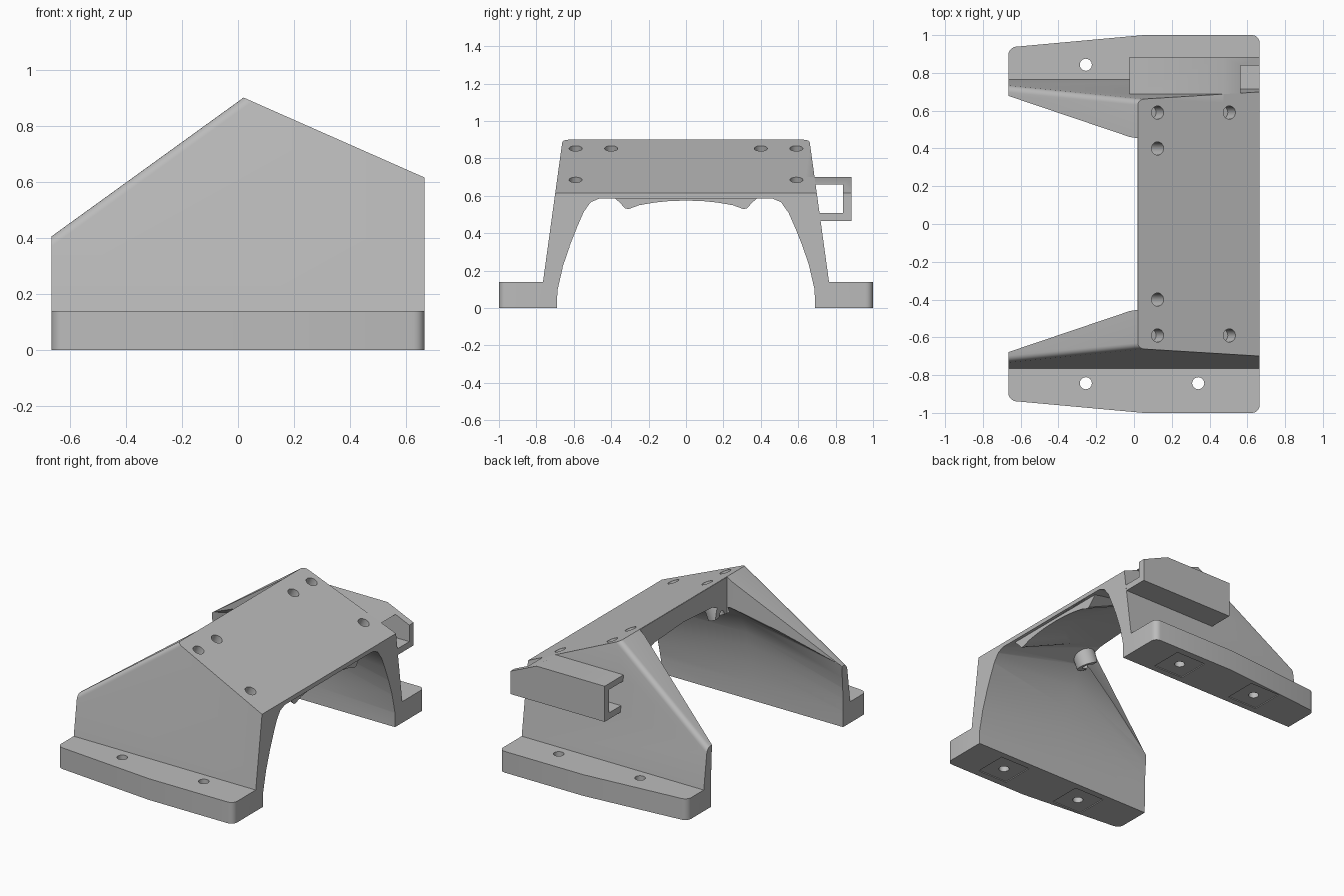
import bpy, bmesh, math
from mathutils import Matrix, Vector

cube = bpy.data.objects.get("Cube")
if cube:
    bpy.data.objects.remove(cube, do_unlink=True)

grey = bpy.data.materials.new("plain grey")
grey.use_nodes = True
colour = (0.5, 0.5, 0.5, 1)
grey.diffuse_color = colour
grey.node_tree.nodes["Principled BSDF"].inputs["Base Color"].default_value = colour


def finish(name, bm):
    bmesh.ops.recalc_face_normals(bm, faces=bm.faces)
    mesh = bpy.data.meshes.new(name)
    bm.to_mesh(mesh)
    bm.free()
    mesh.materials.append(grey)
    obj = bpy.data.objects.new(name, mesh)
    bpy.context.collection.objects.link(obj)
    return obj


def loft(rings, bevel=None, width=0.04):
    """Closed solid through rings with equal point counts."""
    bm = bmesh.new()
    loops = [[bm.verts.new(p) for p in ring] for ring in rings]
    n = len(loops[0])
    for a, b in zip(loops, loops[1:]):
        for i in range(n):
            j = (i + 1) % n
            bm.faces.new((a[i], a[j], b[j], b[i]))
    bm.faces.new(loops[0])
    bm.faces.new(loops[-1])
    if bevel:
        edges = [e for e in bm.edges if bevel(*[v.co for v in e.verts])]
        bmesh.ops.bevel(bm, geom=edges, offset=width, segments=5,
                        profile=0.5, affect='EDGES')
    return bm


def prism(name, plan, z0, z1, bevel=None):
    return finish(name, loft([[(x, y, z) for x, y in plan] for z in (z0, z1)], bevel))


def box(name, lo, hi):
    (x0, y0, z0), (x1, y1, z1) = lo, hi
    return prism(name, [(x0, y0), (x1, y0), (x1, y1), (x0, y1)], z0, z1)


def cylinder(name, centre, axis, radius, depth):
    bm = bmesh.new()
    turn = Vector(axis).to_track_quat('Z', 'Y').to_matrix().to_4x4()
    bmesh.ops.create_cone(bm, cap_ends=True, segments=24, radius1=radius, radius2=radius,
                          depth=depth, matrix=Matrix.Translation(centre) @ turn)
    return finish(name, bm)


def combine(target, other, operation):
    mod = target.modifiers.new("join", 'BOOLEAN')
    mod.operation, mod.solver, mod.object = operation, 'EXACT', other
    bpy.context.view_layer.objects.active = target
    bpy.ops.object.modifier_apply(modifier=mod.name)
    bpy.data.objects.remove(other, do_unlink=True)


def mirrored(half, x):
    return [(x, y, z) for y, z in half] + [(x, -y, z) for y, z in reversed(half[:-1])]


# Main body: peaked side outline with walls leaning inward
outline = [(-0.665, 0), (0.665, 0), (0.665, 0.615), (0.02, 0.9), (-0.665, 0.405)]
sides = [[(x, s * (0.784 - 0.138 * z), z) for x, z in outline] for s in (-1, 1)]


def rear_slope(a, b):
    return a.y * b.y > 0 and max(a.x, b.x) < 0.1 and min(a.z, b.z) > 0.3


bracket = finish("bracket", loft(sides, rear_slope, 0.03))

# Foot flanges with rounded outer corners
for s in (-1, 1):
    plan = [(-0.665, 0.6 * s), (-0.665, 0.935 * s), (0.05, s), (0.665, s), (0.665, 0.6 * s)]
    foot = prism("foot", plan, 0, 0.14, lambda a, b: abs(a.z - b.z) > 0.1
                 and abs(a.y) > 0.9 and abs(a.x) > 0.6)
    combine(bracket, foot, 'UNION')

# Side channel, open at both ends, trimmed by the slope of the top plate
channel = box("channel", (-0.025, 0.64, 0.465), (0.664, 0.885, 0.7))
combine(channel, box("slot", (-0.1, 0.6, 0.507), (0.8, 0.84, 0.66)), 'DIFFERENCE')
slope = finish("slope", loft([[(x, y, z) for x, z in outline] for y in (0.5, 1)]))
combine(channel, slope, 'INTERSECT')
combine(bracket, channel, 'UNION')

# Arched passage that flares toward the open rear
front = [(0.69, -0.05), (0.688, 0.09), (0.658, 0.22), (0.62, 0.33), (0.58, 0.43),
         (0.545, 0.51), (0.51, 0.56), (0.47, 0.577), (0, 0.577)]
middle = [(0.69, -0.05), (0.689, 0.12), (0.68, 0.25), (0.665, 0.37), (0.635, 0.47),
          (0.57, 0.6), (0.46, 0.7), (0.3, 0.76), (0, 0.78)]
rear = [(0.69, -0.05), (0.689, 0.1), (0.688, 0.18), (0.687, 0.25), (0.685, 0.32),
        (0.682, 0.4), (0.6, 0.5), (0.3, 0.6), (0, 0.62)]
arch = finish("arch", loft([mirrored(front, 0.7), mirrored(middle, 0), mirrored(rear, -0.7)]))
combine(bracket, arch, 'DIFFERENCE')

# Curved thickening under the top plate
lip = [(0.385, 0.605), (0.375, 0.583), (0.35, 0.56), (0.325, 0.532), (0.305, 0.53),
       (0.25, 0.55), (0.17, 0.564), (0.09, 0.572), (0, 0.575)]


def lip_ring(x, lift):
    return mirrored([(y, z + lift) for y, z in lip], x)


combine(bracket, finish("lip", loft([lip_ring(0.635, 0), lip_ring(0.15, 0.21)])), 'UNION')

# Screw bosses beneath the plate, square to its slope
normal = Vector((0.285, 0, 0.645)).normalized()


def on_plate(x, y):
    return Vector((x, y, 0.9 - (x - 0.02) * 0.442))


for s in (-1, 1):
    boss = cylinder("boss", on_plate(0.125, 0.4 * s) - normal * 0.13, normal, 0.07, 0.18)
    combine(bracket, boss, 'UNION')

# Open rear between the tapering walls
half = [(0.018, 0.455), (-0.02, 0.46), (-0.7, 0.69)]
opening = prism("opening", half + [(x, -y) for x, y in reversed(half)], -0.1, 1.2)
combine(bracket, opening, 'DIFFERENCE')

# Screw holes: blind at the corners, right through the bosses
for s in (-1, 1):
    for x, y, depth in ((0.125, 0.59, 0.2), (0.505, 0.59, 0.2), (0.125, 0.4, 0.8)):
        hole = cylinder("screw_hole", on_plate(x, s * y), normal, 0.035, depth)
        combine(bracket, hole, 'DIFFERENCE')

# Floor bolt holes with shallow square recesses beneath
for s in (-1, 1):
    for x in (-0.255, 0.34):
        y = 0.843 * s
        combine(bracket, cylinder("bolt_hole", (x, y, 0.07), (0, 0, 1), 0.032, 0.3), 'DIFFERENCE')
        recess = box("recess", (x - 0.11, y - 0.11, -0.1), (x + 0.11, y + 0.11, 0.006))
        combine(bracket, recess, 'DIFFERENCE')

bpy.ops.object.select_all(action='DESELECT')
bracket.select_set(True)
bpy.context.view_layer.objects.active = bracket
bpy.ops.object.shade_smooth_by_angle(angle=math.radians(28))
